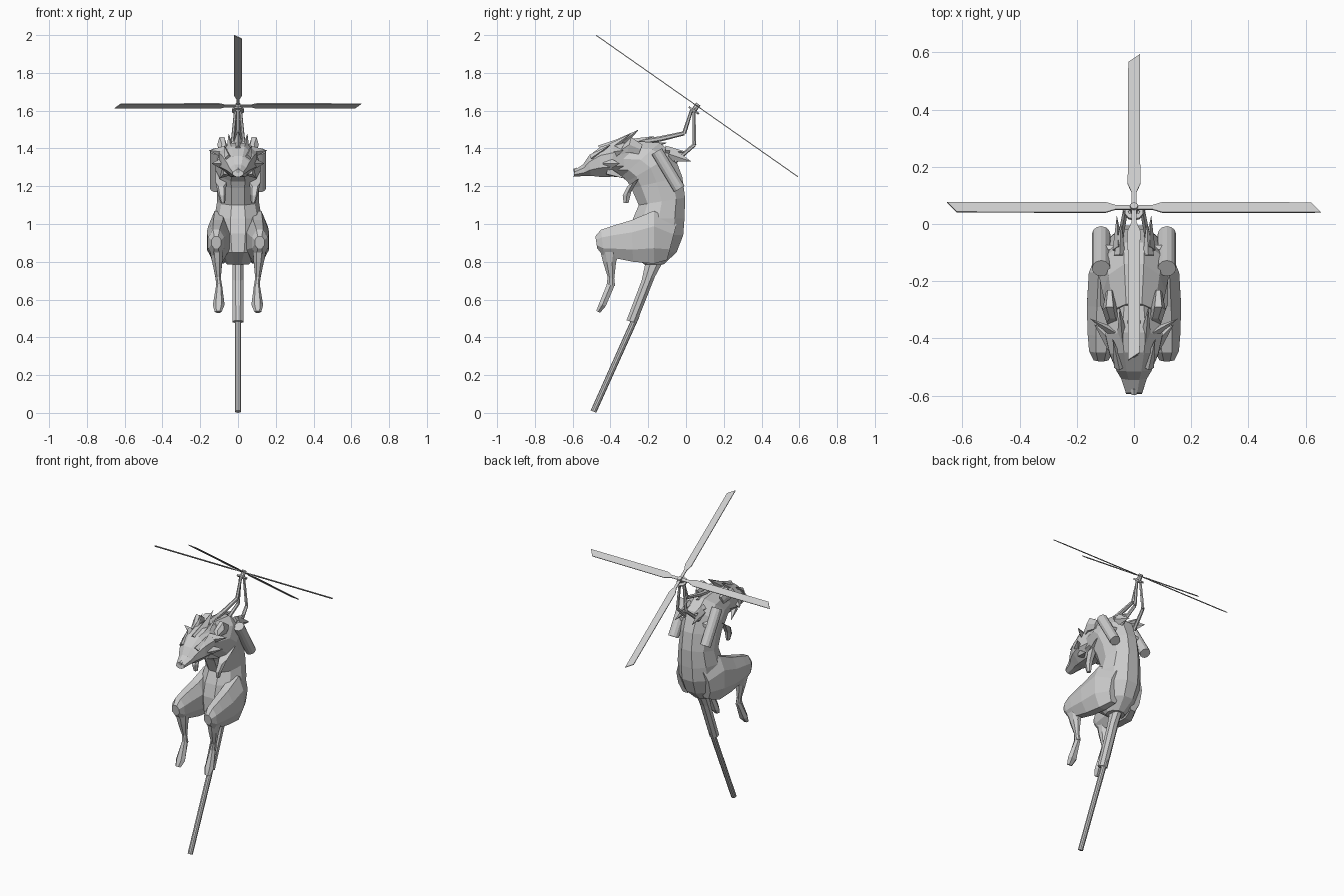
import bpy, bmesh, math
from mathutils import Vector, Matrix

if "Cube" in bpy.data.objects:
    bpy.data.objects.remove(bpy.data.objects["Cube"])

grey = bpy.data.materials.new("plain grey")
grey.diffuse_color = (0.6, 0.6, 0.6, 1)
grey.use_nodes = True
grey.node_tree.nodes["Principled BSDF"].inputs["Base Color"].default_value = grey.diffuse_color


def finish(name, bm):
    bmesh.ops.recalc_face_normals(bm, faces=bm.faces)
    mesh = bpy.data.meshes.new(name)
    bm.to_mesh(mesh)
    bm.free()
    mesh.materials.append(grey)
    obj = bpy.data.objects.new(name, mesh)
    bpy.context.collection.objects.link(obj)
    return obj


def loft(name, stations, n=8):
    """Station: (y1, z1, y2, z2, half width, centre x); rings span the two points."""
    bm = bmesh.new()
    rings = []
    k = 1 / math.cos(math.pi / n)
    for y1, z1, y2, z2, w, x in stations:
        a, b = Vector((x, y1, z1)), Vector((x, y2, z2))
        mid, half = (a + b) / 2, (b - a) / 2
        ring = []
        for i in range(n):
            t = math.pi * (2 * i + 1) / n
            ring.append(bm.verts.new(mid + half * math.cos(t) * k
                                     + Vector((w * math.sin(t) * k, 0, 0))))
        rings.append(ring)
    for r, s in zip(rings, rings[1:]):
        for i in range(n):
            j = (i + 1) % n
            bm.faces.new((r[i], r[j], s[j], s[i]))
    bm.faces.new(rings[0])
    bm.faces.new(rings[-1])
    return finish(name, bm)


def rod(name, points, radii, n=8):
    """Straight tapered pieces joined through the points."""
    bm = bmesh.new()
    for i in range(len(points) - 1):
        a, b = Vector(points[i]), Vector(points[i + 1])
        d = b - a
        m = Matrix.Translation((a + b) / 2) @ d.to_track_quat('Z', 'Y').to_matrix().to_4x4()
        bmesh.ops.create_cone(bm, cap_ends=True, segments=n, radius1=radii[i],
                              radius2=radii[i + 1], depth=d.length, matrix=m)
    return finish(name, bm)


def spike(name, a, b, width, thick, side=(1, 0, 0)):
    """Flattened four-sided tuft from a to the tip b."""
    bm = bmesh.new()
    a, b, s = Vector(a), Vector(b), Vector(side)
    u = (b - a).cross(s).normalized()
    v = u.cross(b - a).normalized()
    base = [bm.verts.new(a + p) for p in (u * width, v * thick, -u * width, -v * thick)]
    tip = bm.verts.new(b)
    bm.faces.new(base)
    for i in range(4):
        bm.faces.new((base[i], base[(i + 1) % 4], tip))
    return finish(name, bm)


# Torso from pelvis up to neck
loft("torso", [(-.22, .785, -.12, .785, .055, 0), (-.30, .85, -.05, .85, .10, 0),
               (-.30, .95, -.015, .94, .12, 0), (-.28, 1.03, -.008, 1.03, .12, 0),
               (-.25, 1.10, -.005, 1.14, .105, 0), (-.29, 1.19, -.02, 1.25, .105, 0),
               (-.31, 1.225, -.065, 1.37, .115, 0), (-.34, 1.25, -.14, 1.43, .105, 0),
               (-.38, 1.25, -.28, 1.44, .085, 0)], 10)

# Head with tapered snout
loft("head", [(-.32, 1.26, -.27, 1.43, .08, 0), (-.40, 1.25, -.38, 1.43, .10, 0),
              (-.46, 1.25, -.45, 1.41, .085, 0), (-.505, 1.255, -.515, 1.36, .062, 0),
              (-.53, 1.255, -.545, 1.315, .045, 0), (-.595, 1.25, -.59, 1.285, .028, 0)])
rod("nose", [(0, -.575, 1.285), (0, -.595, 1.28)], [.014, .012], 6)

# Mane and crest
for i, (y, z, ty, tz, w) in enumerate([(-.45, 1.39, -.36, 1.45, .03), (-.37, 1.41, -.25, 1.50, .035),
                                       (-.30, 1.42, -.17, 1.465, .03), (-.22, 1.41, -.10, 1.43, .03)]):
    spike(f"crest_{i}", (0, y, z), (0, ty, tz), w, .03)

for s, side in ((1, "right"), (-1, "left")):
    # Ears, cheek tufts, brows
    spike(f"ear_{side}", (s * .07, -.38, 1.38), (s * .155, -.33, 1.39), .035, .018, (0, 1, 0))
    spike(f"cheek_tuft_{side}", (s * .07, -.42, 1.32), (s * .14, -.35, 1.32), .04, .03, (0, 1, 0))
    spike(f"jaw_tuft_{side}", (s * .06, -.41, 1.28), (s * .10, -.32, 1.24), .03, .025, (0, 1, 0))
    spike(f"brow_{side}", (s * .05, -.50, 1.35), (s * .075, -.40, 1.42), .02, .02)
    spike(f"side_crest_{side}", (s * .04, -.40, 1.40), (s * .05, -.29, 1.48), .025, .02)
    loft(f"shoulder_tuft_{side}", [(-.36, 1.36, -.33, 1.42, .018, s * .075),
                                   (-.31, 1.38, -.29, 1.46, .022, s * .085),
                                   (-.25, 1.37, -.23, 1.42, .012, s * .085)], 6)

    # Folded arm
    loft(f"arm_{side}", [(-.25, 1.24, -.16, 1.30, .03, s * .085),
                         (-.31, 1.20, -.25, 1.24, .025, s * .09),
                         (-.335, 1.15, -.29, 1.17, .018, s * .085),
                         (-.33, 1.11, -.305, 1.11, .01, s * .08)], 6)

    # Thigh, shin and foot
    loft(f"thigh_{side}", [(-.10, .81, -.05, 1.0, .04, s * .075), (-.17, .79, -.17, 1.07, .058, s * .10),
                           (-.28, .80, -.29, 1.02, .06, s * .105), (-.38, .82, -.39, .99, .05, s * .112),
                           (-.435, .83, -.45, .97, .042, s * .115), (-.47, .87, -.48, .935, .026, s * .115)])
    loft(f"shin_{side}", [(-.465, .90, -.35, .85, .038, s * .115), (-.44, .80, -.37, .80, .027, s * .11),
                          (-.415, .72, -.38, .71, .014, s * .105), (-.42, .68, -.375, .67, .015, s * .10)])
    loft(f"foot_{side}", [(-.415, .69, -.38, .67, .013, s * .10), (-.46, .58, -.425, .565, .027, s * .102),
                          (-.475, .54, -.455, .53, .016, s * .105)], 6)

    # Tank on the back, with its bracket
    rod(f"tank_{side}", [(s * .115, -.155, 1.385), (s * .115, -.035, 1.185)], [.032, .032], 12)
    rod(f"tank_bracket_{side}", [(s * .05, -.09, 1.30), (s * .115, -.09, 1.29)], [.02, .02], 6)

    # Back tufts and rear struts
    spike(f"back_tuft_{side}", (s * .055, -.09, 1.37), (s * .06, .03, 1.33), .04, .02)
    spike(f"upper_tuft_{side}", (s * .05, -.11, 1.39), (s * .045, .01, 1.38), .025, .02)
    rod(f"rear_strut_{side}", [(s * .012, .042, 1.61), (s * .03, .045, 1.42), (s * .05, -.06, 1.33)],
        [.008, .010, .012], 6)

# Front strut
rod("front_strut", [(0, .03, 1.605), (0, -.01, 1.48), (0, -.14, 1.45), (0, -.31, 1.425)],
    [.008, .011, .014, .016], 6)

# Tail: thick sleeve then thin rod
loft("tail_sleeve", [(-.205, .84, -.10, .84, .03, 0), (-.235, .70, -.165, .72, .03, 0),
                     (-.315, .49, -.262, .475, .028, 0)])
rod("tail_rod", [(0, -.26, .52), (0, -.49, .007)], [.017, .016], 10)

# Rotor tilted forward: hub, swash plate and four blades
centre = Vector((0, .058, 1.625))
axis = Vector((0, .574, .819))
rod("hub", [centre - axis * .04, centre + axis * .012], [.014, .014], 8)
rod("swash_plate", [centre - axis * .034, centre - axis * .024], [.033, .033], 10)
tilt = Matrix.Translation(centre) @ Matrix.Rotation(-math.atan2(.574, .819), 4, 'X')
outline = [(0, -.009), (.065, -.009), (.10, -.022), (.653, -.021),
           (.62, .020), (.10, .022), (.065, .009), (0, .009)]
for i in range(4):
    bm = bmesh.new()
    face = bm.faces.new([bm.verts.new((x, y, -.0025)) for x, y in outline])
    new = bmesh.ops.extrude_face_region(bm, geom=[face])["geom"]
    bmesh.ops.translate(bm, vec=(0, 0, .005), verts=[g for g in new if isinstance(g, bmesh.types.BMVert)])
    bm.transform(tilt @ Matrix.Rotation(i * math.pi / 2, 4, 'Z'))
    finish(f"blade_{i}", bm)
